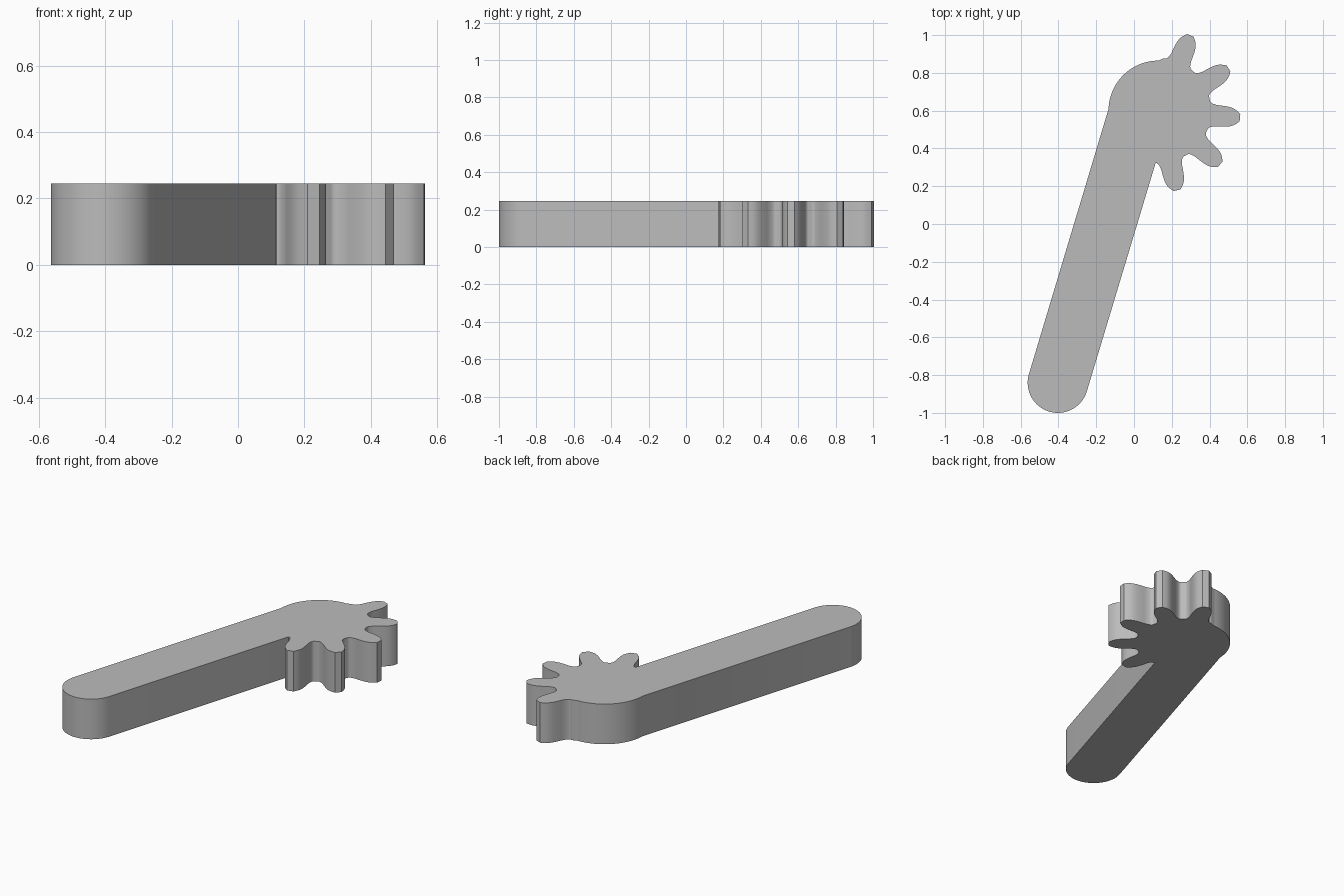
import bpy, bmesh
from math import radians, cos, sin
from mathutils import Vector

cube = bpy.data.objects.get("Cube")
if cube:
    bpy.data.objects.remove(cube, do_unlink=True)

HEIGHT = 0.245
HUB, HUB_R = Vector((0.13, 0.60)), 0.265
ARM_END, ARM_R = Vector((-0.403, -0.84)), 0.16
ARM_NORMAL = -16.75          # direction of the arm's right side, degrees
PITCH, FIRST_TOOTH, TEETH = 36, 67, 5

# Half a tooth, valley to tip: (degrees off the tooth axis, radius)
FLANK = [(18, .277), (15, .278), (12.6, .288), (10.6, .31),
         (9.6, .335), (8, .375), (6, .405), (2.5, .433)]


def polar(centre, deg, r):
    a = radians(deg)
    return centre + Vector((cos(a), sin(a))) * r


def arc(centre, r, start, end, steps):
    return [polar(centre, start + (end - start) * i / steps, r)
            for i in range(steps + 1)]


def smooth(points, steps=3):
    """Catmull-Rom curve through the points."""
    p = [Vector(q) for q in points]
    p = [2 * p[0] - p[1]] + p + [2 * p[-1] - p[-2]]
    out = []
    for a, b, c, d in zip(p, p[1:], p[2:], p[3:]):
        for i in range(steps):
            t = i / steps
            out.append(0.5 * (2 * b + (c - a) * t + (2 * a - 5 * b + 4 * c - d) * t * t
                              + (3 * b - a - 3 * c + d) * t ** 3))
    return out + [p[-2]]


# Arm end cap, then hub arc, clockwise
outline = arc(ARM_END, ARM_R, ARM_NORMAL, ARM_NORMAL - 180, 32)
outline += arc(HUB, HUB_R, 178, 90, 28)

# Gear teeth, each a mirrored flank
flank = smooth(FLANK)
for n in range(TEETH):
    axis = FIRST_TOOTH - PITCH * n
    outline += [polar(HUB, axis + a, r) for a, r in flank]
    outline += [polar(HUB, axis - a, r) for a, r in reversed(flank[1:])]
outline.pop()
outline.append(Vector((0.115, 0.325)))   # corner where gear meets arm

# Extrude the outline into a solid
bm = bmesh.new()
base = bm.faces.new([bm.verts.new((p.x, p.y, 0)) for p in outline])
top = bmesh.ops.extrude_face_region(bm, geom=[base], use_keep_orig=True)["geom"]
bmesh.ops.translate(bm, vec=(0, 0, HEIGHT),
                    verts=[v for v in top if isinstance(v, bmesh.types.BMVert)])
bmesh.ops.recalc_face_normals(bm, faces=bm.faces)
mesh = bpy.data.meshes.new("gear_lever")
bm.to_mesh(mesh)
bm.free()

lever = bpy.data.objects.new("gear_lever", mesh)
bpy.context.collection.objects.link(lever)

# Single plain grey
grey = bpy.data.materials.new("plain_grey")
grey.use_nodes = True
colour = (0.5, 0.5, 0.5, 1)
grey.diffuse_color = colour
grey.node_tree.nodes["Principled BSDF"].inputs["Base Color"].default_value = colour
mesh.materials.append(grey)

bpy.ops.object.select_all(action="DESELECT")
lever.select_set(True)
bpy.context.view_layer.objects.active = lever
bpy.ops.object.shade_smooth_by_angle(angle=radians(30))
